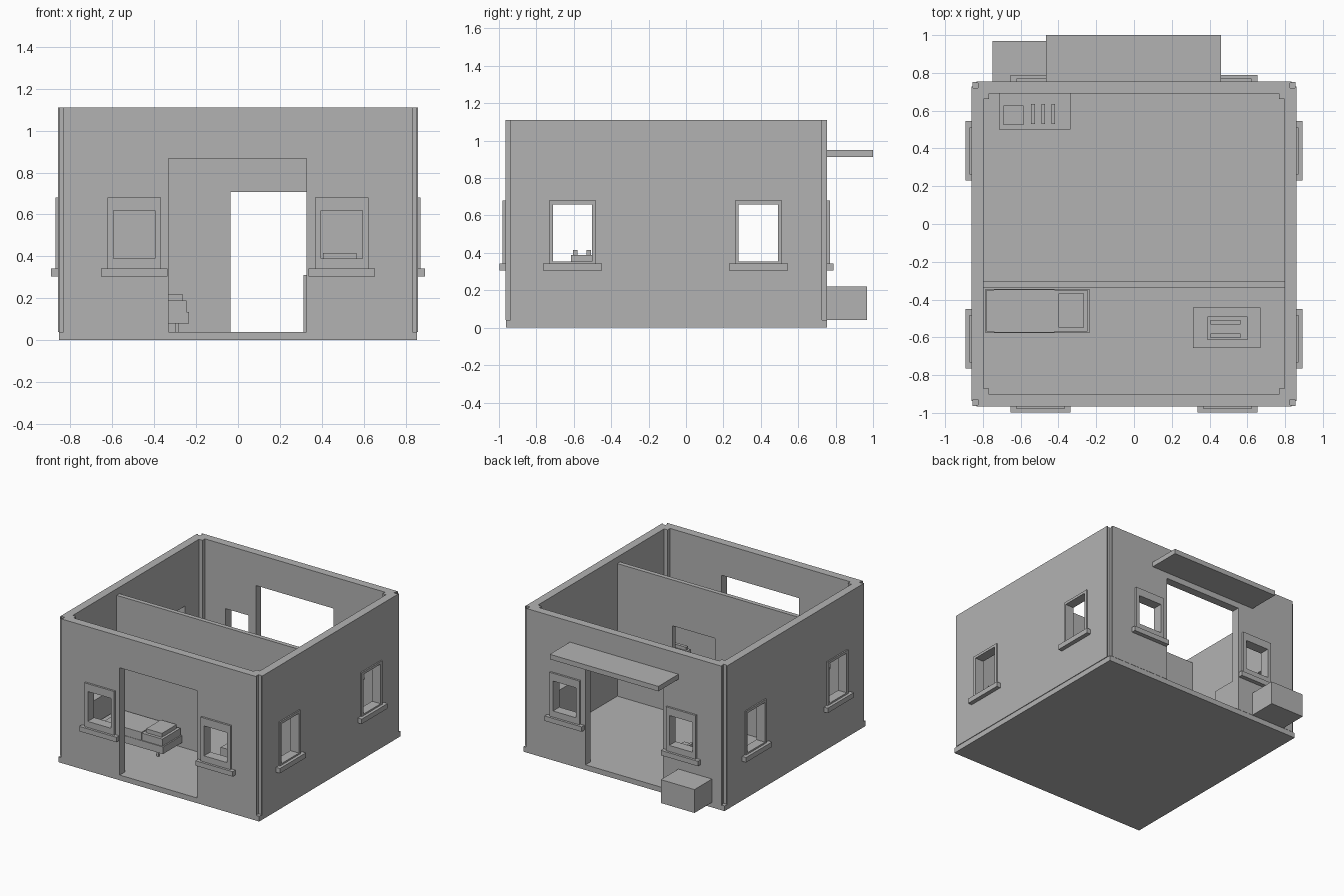
import bpy, bmesh

if "Cube" in bpy.data.objects:
    bpy.data.objects.remove(bpy.data.objects["Cube"])

GREY = bpy.data.materials.new("plain_grey")
GREY.diffuse_color = (0.45, 0.45, 0.45, 1)
GREY.use_nodes = True
GREY.node_tree.nodes["Principled BSDF"].inputs["Base Color"].default_value = GREY.diffuse_color

X, Y0, Y1 = 0.86, -0.965, 0.755      # outer wall faces
T, N = 0.063, 0.027                  # wall thickness, corner notch
FLOOR, TOP = 0.04, 1.11


def finish(name, bm):
    bmesh.ops.recalc_face_normals(bm, faces=bm.faces)
    me = bpy.data.meshes.new(name)
    bm.to_mesh(me)
    bm.free()
    me.materials.append(GREY)
    ob = bpy.data.objects.new(name, me)
    bpy.context.collection.objects.link(ob)
    return ob


def boxes(name, items):
    """One object made of boxes given as (x0, x1, y0, y1, z0, z1)."""
    bm = bmesh.new()
    for x0, x1, y0, y1, z0, z1 in items:
        vs = bmesh.ops.create_cube(bm, size=1)["verts"]
        for v in vs:
            v.co = (x1 if v.co.x > 0 else x0,
                    y1 if v.co.y > 0 else y0,
                    z1 if v.co.z > 0 else z0)
    return finish(name, bm)


def prism(name, pts, z0, z1):
    bm = bmesh.new()
    f = bm.faces.new([bm.verts.new((x, y, z0)) for x, y in pts])
    r = bmesh.ops.extrude_face_region(bm, geom=[f])
    for v in r["geom"]:
        if isinstance(v, bmesh.types.BMVert):
            v.co.z = z1
    return finish(name, bm)


def notched(x, y0, y1, n, step=0):
    """Rectangle with square notches (optionally with a small inner post) at the corners."""
    corner = [(0, n), (n, n), (n, 0)]
    if step:
        corner = [(0, n), (step, n), (step, n + step), (n + step, n + step),
                  (n + step, step), (n, step), (n, 0)]
    pts = []
    for sx, sy in ((-1, -1), (1, -1), (1, 1), (-1, 1)):
        c = corner if sx * sy > 0 else corner[::-1]
        for dx, dy in c:
            pts.append((sx * (x - dx), y0 + dy if sy < 0 else y1 - dy))
    return pts


def cut(ob, cutter):
    mod = ob.modifiers.new("openings", "BOOLEAN")
    mod.operation, mod.solver, mod.object = "DIFFERENCE", "EXACT", cutter
    dg = bpy.context.evaluated_depsgraph_get()
    me = bpy.data.meshes.new_from_object(ob.evaluated_get(dg))
    ob.modifiers.clear()
    ob.data = me
    bpy.data.objects.remove(cutter)


def place(wall, a0, a1, d0, d1, z0, z1):
    """Box on a wall: a = position along it, d = distance outwards from its face."""
    axis, s = wall
    face = X if axis == "x" else (Y1 if s > 0 else -Y0)
    p, q = sorted((s * (face + d0), s * (face + d1)))
    return (p, q, a0, a1, z0, z1) if axis == "x" else (a0, a1, p, q, z0, z1)


# floor slab
boxes("floor_slab", [(-0.855, 0.855, -0.963, 0.753, 0, FLOOR)])

# windows: (wall, centre, opening half width, frame half width, z bottom, z top, depth)
windows = []
for s in (-1, 1):
    windows += [(("y", s), c, 0.098, 0.127, 0.39, 0.62, 0.015) for c in (-0.495, 0.495)]
    windows += [(("x", s), c, 0.105, 0.125, 0.355, 0.66, 0.01) for c in (-0.607, 0.387)]

holes = []
for i, (w, c, h, f, z0, z1, d) in enumerate(windows, 1):
    holes.append(place(w, c - h, c + h, -0.2, 0.1, z0, z1))
    boxes(f"window_frame_{i}", [
        place(w, c - f, c - h, -0.005, d, 0.34, 0.68),
        place(w, c + h, c + f, -0.005, d, 0.34, 0.68),
        place(w, c - h, c + h, -0.005, d, z1, 0.68),
        place(w, c - h, c + h, -0.005, d, 0.34, z0)])
    boxes(f"window_sill_{i}", [place(w, c - 0.158, c + 0.158, -0.005, 0.033, 0.305, 0.343)])
# front and back doorways
for s in (-1, 1):
    holes.append(place(("y", s), -0.332, 0.328, -0.2, 0.1, FLOOR - 0.02, 0.867))

# outer walls with notched corners, hollowed out, then opened
walls = prism("outer_walls", notched(X, Y0, Y1, N, 0.008), FLOOR, TOP)
cut(walls, prism("room_cutter", notched(X - T, Y0 + T, Y1 - T, 0.03), -0.2, 1.5))
cut(walls, boxes("opening_cutter", holes))

# partition wall with its doorway
PX, PT = X - T, 1.06
boxes("partition_wall", [(-PX, -0.035, -0.337, -0.303, FLOOR, PT),
                         (0.326, PX, -0.337, -0.303, FLOOR, PT),
                         (-0.035, 0.326, -0.337, -0.303, 0.707, PT)])

# awning and planter behind the house
boxes("awning", [(-0.465, 0.46, Y1 - 0.005, 1.0, 0.912, 0.95)])
boxes("planter", [(-0.75, -0.463, Y1 - 0.005, 0.968, FLOOR, 0.22)])

# bed
boxes("bed_frame", [(-0.785, -0.235, -0.577, -0.345, 0.08, 0.135)])
boxes("bed_legs", [(x, x + 0.015, y, y + 0.015, FLOOR, 0.08)
                   for x in (-0.75, -0.30) for y in (-0.56, -0.375)])
boxes("mattress", [(-0.78, -0.245, -0.57, -0.35, 0.135, 0.19)])
boxes("blanket", [(-0.74, -0.42, -0.574, -0.347, 0.135, 0.197)])
boxes("pillow", [(-0.40, -0.265, -0.547, -0.367, 0.19, 0.22)])

# cabinet with a box and two bars on top
boxes("cabinet", [(0.313, 0.67, -0.657, -0.442, FLOOR, 0.31)])
boxes("cabinet_box", [(0.39, 0.60, -0.615, -0.49, 0.31, 0.39)])
boxes("cabinet_bars", [(0.405, 0.565, y, y + 0.024, 0.39, 0.415) for y in (-0.603, -0.531)])

# counter with a square plate and three bars in the back room
boxes("counter", [(-0.715, -0.335, 0.50, 0.69, FLOOR, 0.30)])
boxes("counter_plate", [(-0.69, -0.585, 0.525, 0.627, 0.30, 0.33)])
boxes("counter_bars", [(x, x + 0.02, 0.53, 0.635, 0.30, 0.33) for x in (-0.545, -0.49, -0.437)])
